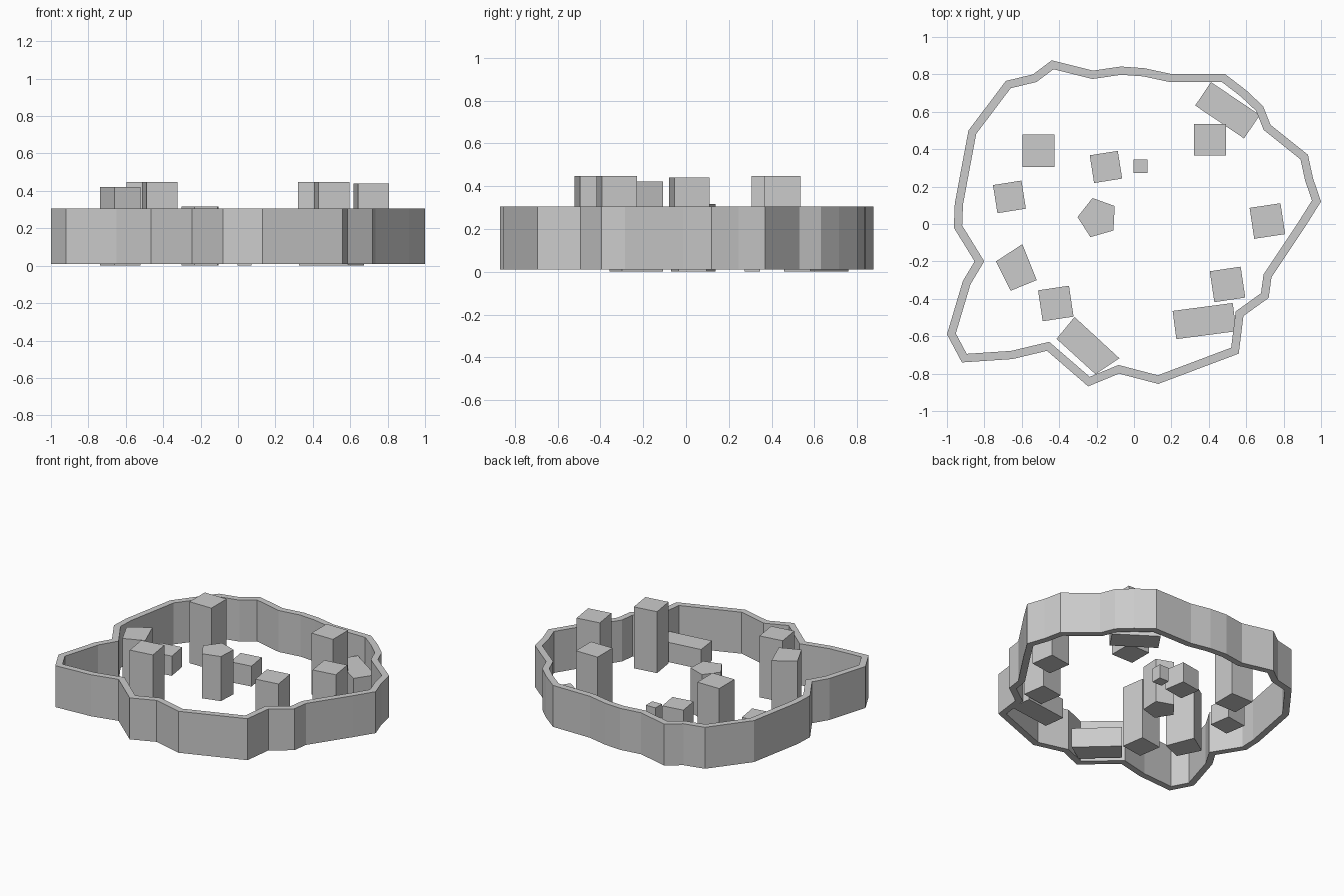
import bpy, bmesh, math
from mathutils import Vector

if "Cube" in bpy.data.objects:
    bpy.data.objects.remove(bpy.data.objects["Cube"])


def mesh_object(name, verts, faces):
    mesh = bpy.data.meshes.new(name)
    mesh.from_pydata(verts, [], faces)
    bm = bmesh.new()
    bm.from_mesh(mesh)
    bmesh.ops.recalc_face_normals(bm, faces=bm.faces)
    bm.to_mesh(mesh)
    bm.free()
    obj = bpy.data.objects.new(name, mesh)
    bpy.context.collection.objects.link(obj)
    return obj


def prism(name, pts, z0, z1):
    n = len(pts)
    verts = [(x, y, z) for z in (z0, z1) for x, y in pts]
    faces = [list(range(n)), list(range(n, 2 * n))]
    faces += [(i, (i + 1) % n, n + (i + 1) % n, n + i) for i in range(n)]
    return mesh_object(name, verts, faces)


def block(name, cx, cy, w, d, rot, z0, z1):
    c, s = math.cos(math.radians(rot)), math.sin(math.radians(rot))
    pts = []
    for u, v in ((-1, -1), (1, -1), (1, 1), (-1, 1)):
        x, y = u * w / 2, v * d / 2
        pts.append((cx + c * x - s * y, cy + s * x + c * y))
    return prism(name, pts, z0, z1)


def ring_wall(name, outer, thick, z0, z1):
    # outline runs clockwise, so the inside is on the right of each edge
    pts = [Vector(p) for p in outer]
    n = len(pts)
    inner = []
    for i, p in enumerate(pts):
        a = (p - pts[i - 1]).normalized()
        b = (pts[(i + 1) % n] - p).normalized()
        na, nb = Vector((a.y, -a.x)), Vector((b.y, -b.x))
        inner.append(p + (na + nb) * thick / (1 + na.dot(nb)))
    verts = [(p.x, p.y, z) for z in (z0, z1) for ring in (pts, inner) for p in ring]
    faces = []
    for i in range(n):
        j = (i + 1) % n
        for r, q in ((0, 1), (1, 3), (3, 2), (2, 0)):
            faces.append((r * n + i, r * n + j, q * n + j, q * n + i))
    return mesh_object(name, verts, faces)


# Irregular perimeter wall, open at the bottom
outline = [
    (-.44, .875), (-.22, .82), (-.07, .842), (.055, .833), (.195, .803), (.485, .803),
    (.60, .715), (.69, .63), (.73, .53), (.93, .37), (.957, .245), (1, .12),
    (.915, -.015), (.735, -.285), (.72, -.395), (.585, -.492), (.56, -.693), (.13, -.855),
    (-.08, -.80), (-.245, -.868), (-.465, -.678), (-.65, -.722), (-.92, -.74), (-1, -.59),
    (-.915, -.305), (-.852, -.20), (-.963, -.02), (-.958, .11), (-.885, .50),
    (-.685, .765), (-.54, .80)]
ring_wall("perimeter_wall", outline, .044, .01, .305)

# Tall square towers
for i, (x, y, w, r, top) in enumerate([
        (-.51, .392, .172, 0, .447), (.407, .45, .17, 0, .447),
        (.713, .016, .167, 8.5, .44), (.5, -.323, .167, 8.5, .447),
        (-.418, -.425, .167, 8.5, .447)]):
    block(f"tower_{i + 1}", x, y, w, w, r, .01, top)

# Slanted gate tower and five-sided central keep
prism("slanted_tower", [(-.738, -.2), (-.66, -.357), (-.52, -.3), (-.597, -.108)], 0, .422)
prism("central_keep", [(-.302, .037), (-.222, .139), (-.103, .096),
                       (-.11, -.035), (-.233, -.07)], 0, .317)

# Low houses, halls and a small well block
block("house_west", -.666, .145, .154, .152, 9, .01, .15)
block("house_centre", -.15, .305, .152, .15, 9, .01, .155)
block("hall_northeast", .5, .608, .315, .151, -34, 0, .16)
block("hall_southeast", .377, -.519, .324, .152, 7.5, .01, .15)
prism("hall_south", [(-.414, -.614), (-.206, -.803), (-.078, -.718), (-.318, -.497)], .01, .15)
block("well", .036, .31, .075, .072, 0, 0, .1)
